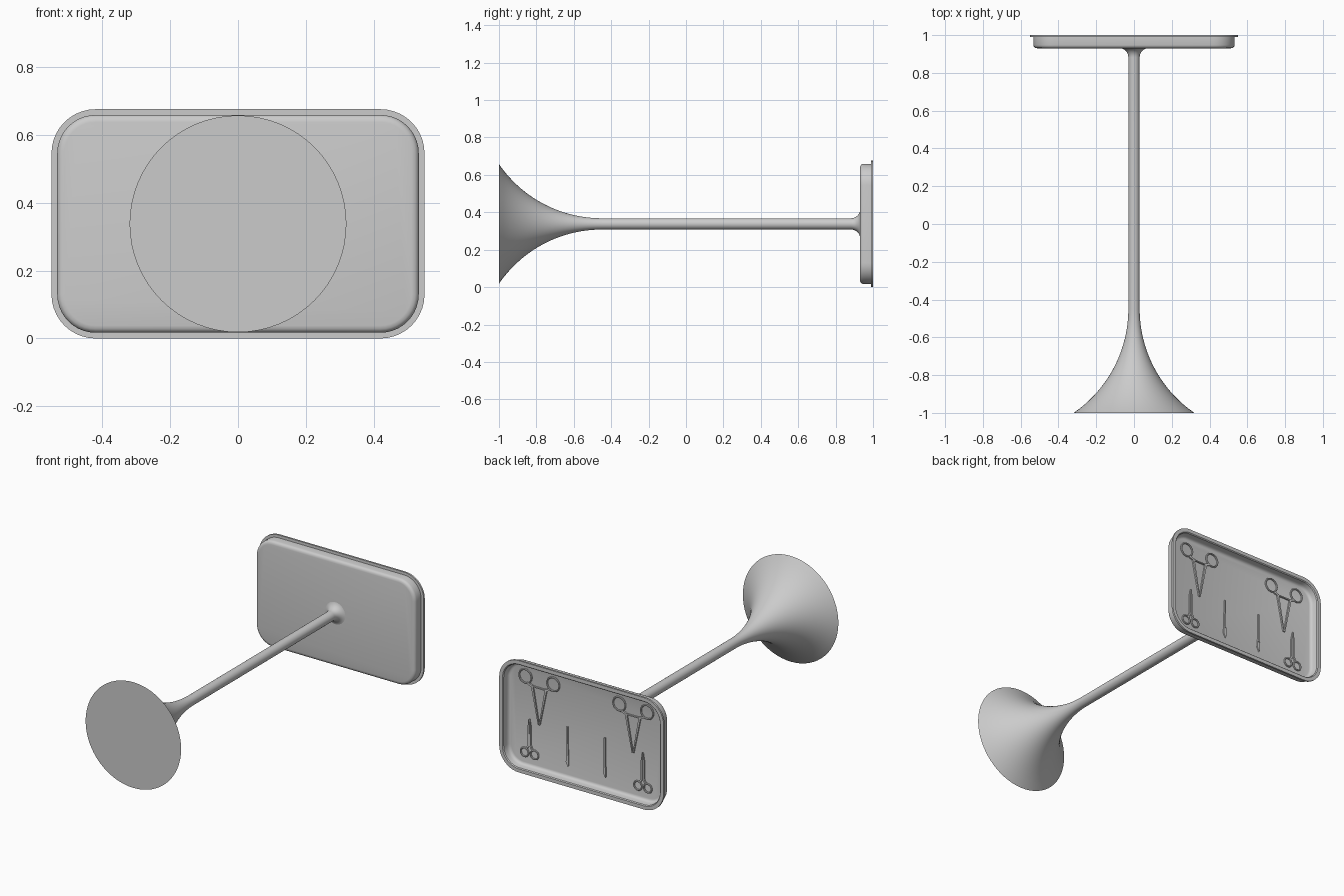
import bpy, bmesh, math
from mathutils import Matrix

cube = bpy.data.objects.get("Cube")
if cube:
    bpy.data.objects.remove(cube, do_unlink=True)

MID = 0.338      # height of the central axis
FLOOR = 0.95     # inner floor of the tray

steel = bpy.data.materials.new("brushed steel grey")
steel.use_nodes = True
steel.diffuse_color = (0.6, 0.6, 0.6, 1)
steel.node_tree.nodes["Principled BSDF"].inputs["Base Color"].default_value = (0.6, 0.6, 0.6, 1)


def finish(bm, name, angle=35):
    bmesh.ops.recalc_face_normals(bm, faces=bm.faces)
    mesh = bpy.data.meshes.new(name)
    bm.to_mesh(mesh)
    bm.free()
    mesh.materials.append(steel)
    ob = bpy.data.objects.new(name, mesh)
    bpy.context.collection.objects.link(ob)
    bpy.ops.object.select_all(action="DESELECT")
    ob.select_set(True)
    bpy.context.view_layer.objects.active = ob
    bpy.ops.object.shade_smooth_by_angle(angle=math.radians(angle))
    return ob


def loft(name, loops):
    """Skin a series of equal point loops and cap both ends."""
    bm = bmesh.new()
    rings = [[bm.verts.new(p) for p in loop] for loop in loops]
    n = len(rings[0])
    for a, b in zip(rings, rings[1:]):
        for i in range(n):
            j = (i + 1) % n
            bm.faces.new((a[i], a[j], b[j], b[i]))
    bm.faces.new(rings[0])
    bm.faces.new(rings[-1])
    return finish(bm, name)


def circle(r, y, n=64):
    return [(r * math.cos(t), y, MID + r * math.sin(t))
            for t in (2 * math.pi * i / n for i in range(n))]


def rounded_rect(inset, y, steps=10):
    r = 0.13 - inset
    pts = []
    for k, (sx, sz) in enumerate(((1, 1), (-1, 1), (-1, -1), (1, -1))):
        for i in range(steps + 1):
            t = math.pi / 2 * (k + i / steps)
            pts.append((sx * 0.42 + r * math.cos(t), y,
                        MID + sz * 0.208 + r * math.sin(t)))
    return pts


# Pedestal: trumpet foot, slim pole and a fillet below the tray
R, POLE = 0.667, 0.03
profile = []
for i in range(25):
    t = 0.55 * (1 - i / 24)
    profile.append((POLE + R - math.sqrt(R * R - t * t), -0.45 - t))
for i in range(9):
    a = math.pi / 2 * i / 8
    profile.append((POLE + 0.05 * (1 - math.cos(a)), 0.882 + 0.05 * math.sin(a)))
loft("pedestal", [circle(r, y) for r, y in profile])

# Tray: rounded pan with a flat lip and a recessed floor
sections = [(0.038, 0.93), (0.028, 0.932), (0.02, 0.938), (0.017, 0.947),
            (0.017, 0.989), (0, 0.989), (0, 1.0), (0.022, 1.0), (0.027, 0.995),
            (0.029, 0.968), (0.033, 0.957), (0.039, 0.952), (0.047, FLOOR)]
loft("tray", [rounded_rect(*s) for s in sections])


# Instruments lying on the tray floor
def prism(bm, pts, cx, thick=0.009):
    low = [bm.verts.new((cx + x, FLOOR - 0.001, MID + z)) for x, z in pts]
    high = [bm.verts.new((cx + x, FLOOR + thick, MID + z)) for x, z in pts]
    bm.faces.new(low)
    bm.faces.new(high)
    for i in range(len(pts)):
        j = (i + 1) % len(pts)
        bm.faces.new((low[i], low[j], high[j], high[i]))


def bar(bm, p, q, w0, w1, cx):
    dx, dz = q[0] - p[0], q[1] - p[1]
    d = math.hypot(dx, dz)
    nx, nz = -dz / d / 2, dx / d / 2
    prism(bm, [(p[0] + nx * w0, p[1] + nz * w0), (q[0] + nx * w1, q[1] + nz * w1),
               (q[0] - nx * w1, q[1] - nz * w1), (p[0] - nx * w0, p[1] - nz * w0)], cx)


def finger_ring(bm, x, z, r, tube, n=28, m=8):
    rings = []
    for i in range(n):
        t = 2 * math.pi * i / n
        ring = []
        for k in range(m):
            a = 2 * math.pi * k / m
            d = r + tube * math.cos(a)
            ring.append(bm.verts.new((x + d * math.cos(t), FLOOR + 0.004 + tube * math.sin(a),
                                      MID + z + d * math.sin(t))))
        rings.append(ring)
    for i in range(n):
        a, b = rings[i], rings[(i + 1) % n]
        for k in range(m):
            j = (k + 1) % m
            bm.faces.new((a[k], a[j], b[j], b[k]))


for side, label in ((1, "left"), (-1, "right")):
    # Open forceps: two rings, cross bar and long tapering jaws
    bm = bmesh.new()
    cx = side * 0.314
    for s in (1, -1):
        finger_ring(bm, cx + s * 0.093, 0.23, 0.041, 0.005)
        bar(bm, (s * 0.075, 0.193), (s * 0.044, 0.182), 0.012, 0.012, cx)
        bar(bm, (s * 0.047, 0.187), (s * 0.003, -0.04), 0.013, 0.006, cx)
    bar(bm, (-0.047, 0.182), (0.047, 0.182), 0.007, 0.007, cx)
    finish(bm, label + "_forceps")

    # Closed scissors with the points upward
    bm = bmesh.new()
    cx = side * 0.379
    for s in (1, -1):
        finger_ring(bm, cx + s * 0.033, -0.23, 0.026, 0.005)
        bar(bm, (s * 0.02, -0.207), (s * 0.006, -0.18), 0.01, 0.01, cx)
        prism(bm, [(s * 0.001, -0.19), (s * 0.011, -0.185), (s * 0.011, -0.07),
                   (s * 0.002, -0.022)], cx)
    finish(bm, label + "_scissors")

    # Scalpel: slim handle with a wider pointed blade
    bm = bmesh.new()
    cx = side * 0.125
    bar(bm, (0, 0.0), (0, -0.18), 0.008, 0.012, cx)
    prism(bm, [(-0.008, -0.175), (0.008, -0.175), (0.01, -0.215),
               (-0.004, -0.242), (-0.008, -0.235)], cx, 0.007)
    finish(bm, label + "_scalpel")
